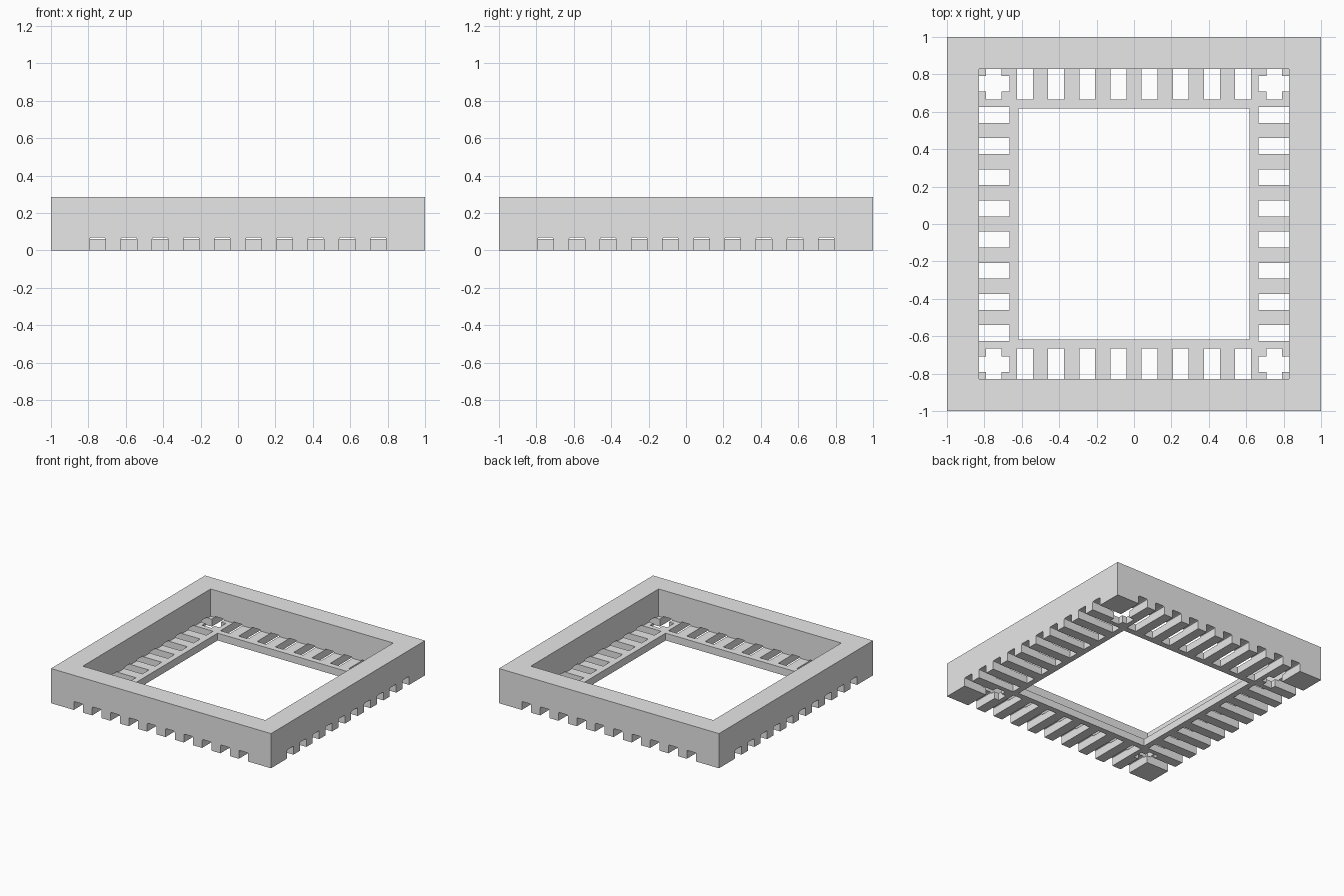
import bpy
import bmesh
from mathutils import Matrix

if "Cube" in bpy.data.objects:
    bpy.data.objects.remove(bpy.data.objects["Cube"], do_unlink=True)

WALL, LEDGE_IN, SLOT_IN = 0.83, 0.617, 0.665
HEIGHT, LEDGE_TOP, SLOT_TOP = 0.285, 0.06, 0.07
SLOT_W, PITCH, ROUND = 0.085, 1 / 6, 0.01

grey = bpy.data.materials.new("plain grey")
grey.use_nodes = True
grey.diffuse_color = (0.8, 0.8, 0.8, 1)
grey.node_tree.nodes["Principled BSDF"].inputs["Base Color"].default_value = (0.8, 0.8, 0.8, 1)


def make_object(name, bm):
    bmesh.ops.recalc_face_normals(bm, faces=bm.faces[:])
    mesh = bpy.data.meshes.new(name)
    bm.to_mesh(mesh)
    bm.free()
    mesh.materials.append(grey)
    obj = bpy.data.objects.new(name, mesh)
    bpy.context.collection.objects.link(obj)
    return obj


def square_ring(profile):
    """Sweep a closed (half width, z) profile around a square."""
    bm = bmesh.new()
    loops = [[bm.verts.new((sx * r, sy * r, z))
              for sx, sy in ((1, 1), (-1, 1), (-1, -1), (1, -1))] for r, z in profile]
    for i, a in enumerate(loops):
        b = loops[(i + 1) % len(loops)]
        for k in range(4):
            n = (k + 1) % 4
            bm.faces.new((a[k], a[n], b[n], b[k]))
    return bm


def slot_bars(turn):
    """Bars with softened top edges, in rows on two opposite sides."""
    bm = bmesh.new()
    h, c = SLOT_W / 2, ROUND
    section = [(-h, -0.1), (h, -0.1), (h, SLOT_TOP - c), (h - c * 0.3, SLOT_TOP - c * 0.3),
               (h - c, SLOT_TOP), (c - h, SLOT_TOP), (c * 0.3 - h, SLOT_TOP - c * 0.3),
               (-h, SLOT_TOP - c)]
    for i in range(10):
        x = (i - 4.5) * PITCH
        for side in (-1, 1):
            ends = [[bm.verts.new((x + u, side * y, z)) for u, z in section]
                    for y in (SLOT_IN, 1.1)]
            bm.faces.new(ends[0])
            bm.faces.new(ends[1][::-1])
            for k in range(len(section)):
                n = (k + 1) % len(section)
                bm.faces.new((ends[0][k], ends[1][k], ends[1][n], ends[0][n]))
    if turn:
        bm.transform(Matrix(((0, -1, 0, 0), (1, 0, 0, 0), (0, 0, 1, 0), (0, 0, 0, 1))))
    return bm


# Square frame with the inner ledge
frame = make_object("slotted_frame", square_ring([
    (1, 0), (1, HEIGHT), (WALL, HEIGHT), (WALL, LEDGE_TOP),
    (LEDGE_IN, LEDGE_TOP), (LEDGE_IN, 0)]))

# Slots through the underside on all four sides
for name, turn in (("front_back_slot_cutter", False), ("side_slot_cutter", True)):
    cutter = make_object(name, slot_bars(turn))
    cutter.hide_render = True
    cutter.hide_viewport = True
    cut = frame.modifiers.new(name, 'BOOLEAN')
    cut.operation = 'DIFFERENCE'
    cut.solver = 'EXACT'
    cut.object = cutter

# Bake the cuts and drop the cutters
bpy.context.view_layer.update()
depsgraph = bpy.context.evaluated_depsgraph_get()
cut_mesh = bpy.data.meshes.new_from_object(frame.evaluated_get(depsgraph))
cutters = [m.object for m in frame.modifiers]
frame.modifiers.clear()
frame.data = cut_mesh
for cutter in cutters:
    bpy.data.objects.remove(cutter, do_unlink=True)
